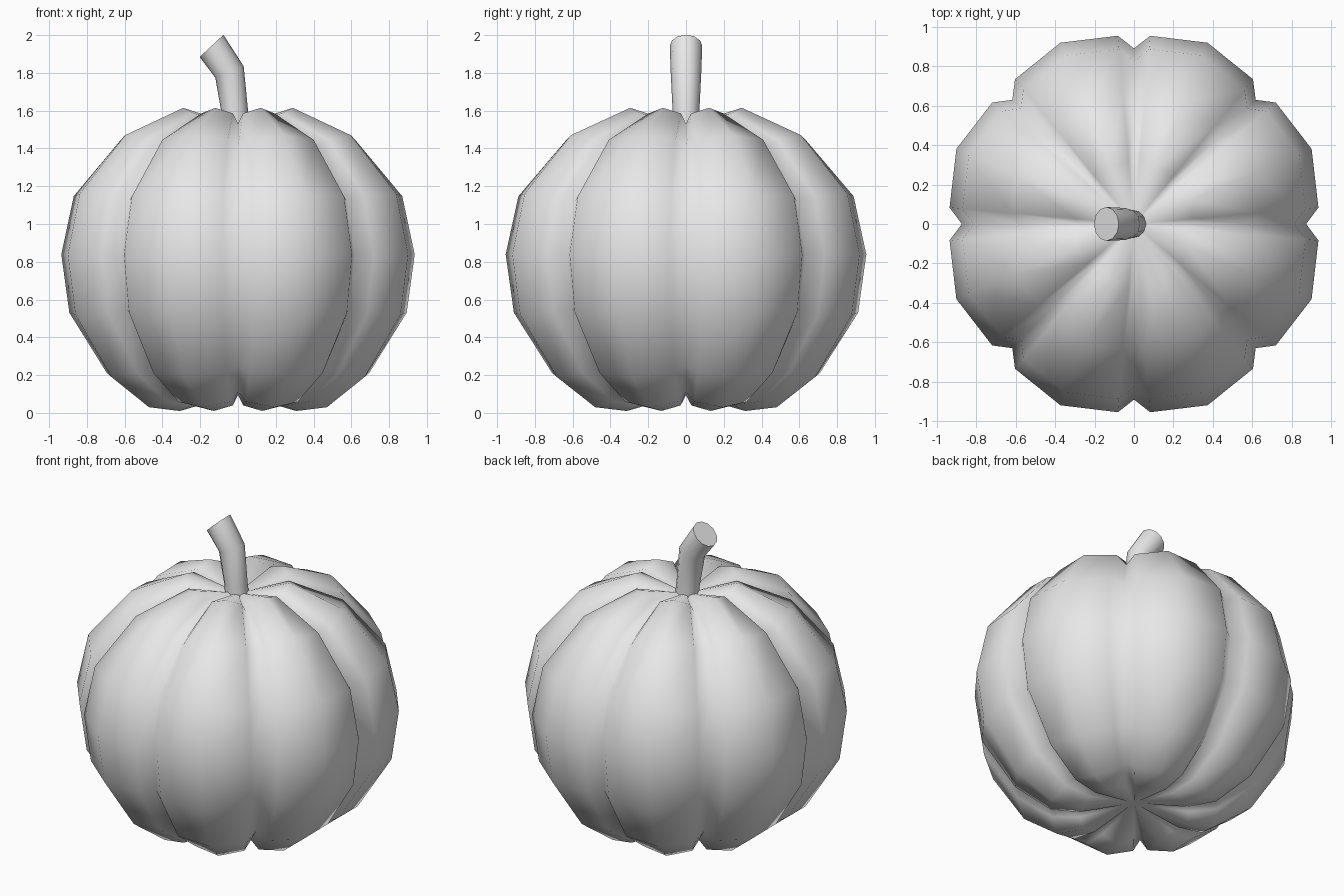
import bpy, bmesh, math
from mathutils import Vector, Matrix

if "Cube" in bpy.data.objects:
    bpy.data.objects.remove(bpy.data.objects["Cube"], do_unlink=True)

# Single plain colour
grey = bpy.data.materials.new("plain grey")
grey.use_nodes = True
grey.diffuse_color = (0.8, 0.8, 0.8, 1)
grey.node_tree.nodes["Principled BSDF"].inputs["Base Color"].default_value = (0.8, 0.8, 0.8, 1)


def finish(bm, name, angle):
    bmesh.ops.recalc_face_normals(bm, faces=bm.faces)
    mesh = bpy.data.meshes.new(name)
    bm.to_mesh(mesh)
    bm.free()
    mesh.materials.append(grey)
    obj = bpy.data.objects.new(name, mesh)
    bpy.context.collection.objects.link(obj)
    bpy.ops.object.select_all(action='DESELECT')
    obj.select_set(True)
    bpy.context.view_layer.objects.active = obj
    bpy.ops.object.shade_smooth_by_angle(angle=math.radians(angle))
    return obj


def bridge(bm, rings):
    for low, high in zip(rings, rings[1:]):
        n = len(low)
        for i in range(n):
            j = (i + 1) % n
            bm.faces.new((low[i], low[j], high[j], high[i]))


def fan(bm, ring, pole):
    for i in range(len(ring)):
        bm.faces.new((ring[i], ring[(i + 1) % len(ring)], pole))


# Ribbed body: ridge profile (radius, height), bottom to top
LOBES = 8
MID = 0.81
profile = [(0.34, 0.01), (0.52, 0.03), (0.74, 0.19), (0.95, 0.52), (0.995, 0.84),
           (0.925, 1.16), (0.66, 1.47), (0.32, 1.615)]
# One lobe: (angle from groove, scale towards the middle)
section = [(0, 0.895), (5, 0.963), (22.5, 1.0), (40, 0.963)]

bm = bmesh.new()
rings = []
for radius, z in profile:
    ring = []
    for lobe in range(LOBES):
        for offset, scale in section:
            a = math.radians(lobe * 360 / LOBES + offset)
            r = radius * scale
            ring.append(bm.verts.new((0.98 * r * math.cos(a), r * math.sin(a),
                                      MID + (z - MID) * scale)))
    rings.append(ring)
bridge(bm, rings)
fan(bm, rings[0], bm.verts.new((0, 0, 0.1)))
fan(bm, rings[-1], bm.verts.new((0, 0, 1.52)))
finish(bm, "pumpkin_body", 180)

# Bent stem: (x, z, radius, lean in degrees)
SIDES = 12
bm = bmesh.new()
rings = []
for x, z, radius, lean in [(-0.008, 1.5, 0.073, 8), (-0.015, 1.58, 0.07, 8),
                           (-0.045, 1.805, 0.081, 22), (-0.14, 1.943, 0.086, 43)]:
    turn = Matrix.Rotation(math.radians(-lean), 3, 'Y')
    ring = []
    for i in range(SIDES):
        a = 2 * math.pi * i / SIDES
        p = turn @ Vector((radius * math.cos(a), radius * math.sin(a), 0))
        ring.append(bm.verts.new(p + Vector((x, 0, z))))
    rings.append(ring)
bridge(bm, rings)
bm.faces.new(rings[0])
bm.faces.new(rings[-1])
finish(bm, "stem", 50)
